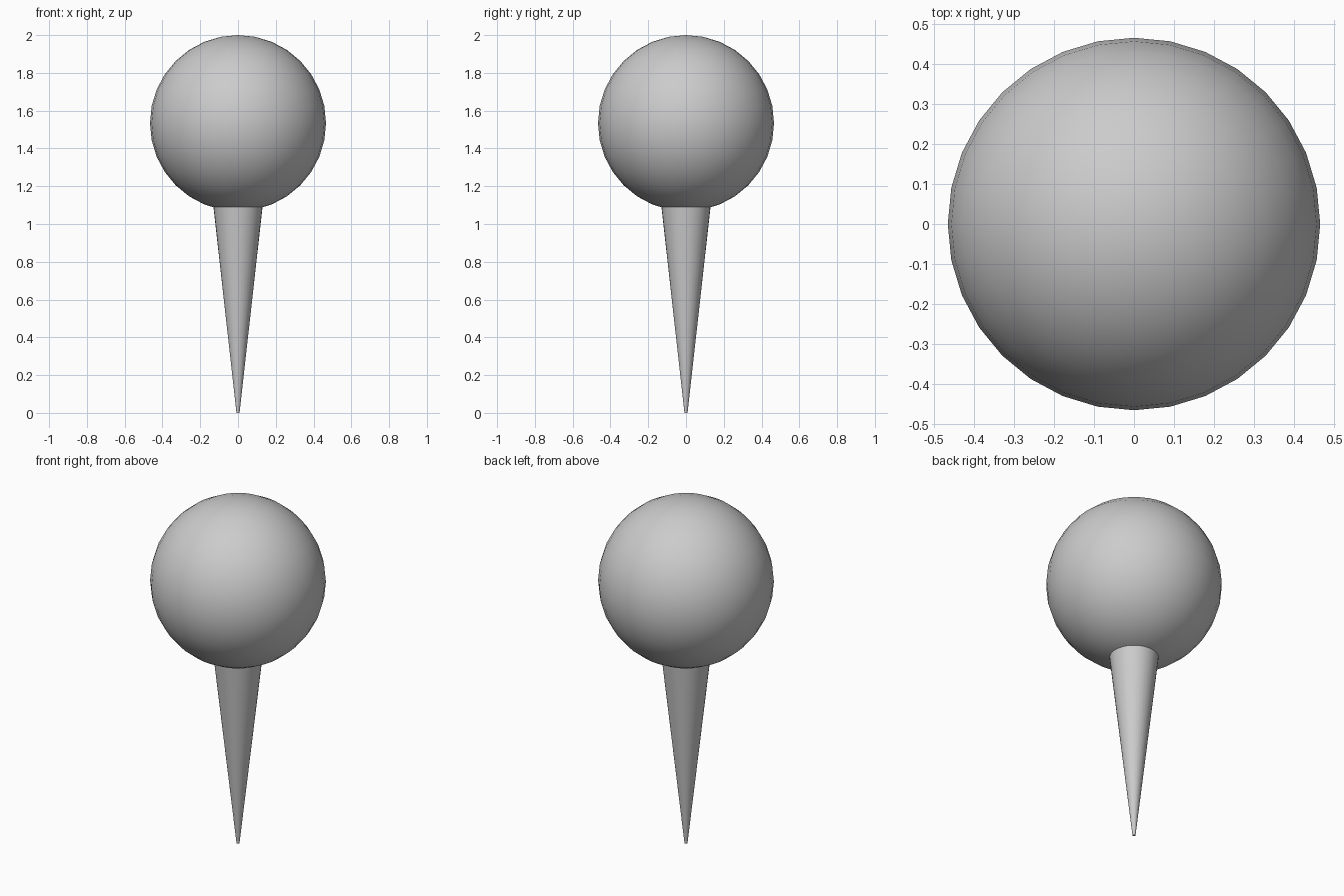
import bpy
import math

if "Cube" in bpy.data.objects:
    bpy.data.objects.remove(bpy.data.objects["Cube"])


def smooth(obj, name):
    obj.name = name
    bpy.ops.object.shade_smooth_by_angle(angle=math.radians(40))


# Round head
R = 0.466
bpy.ops.mesh.primitive_uv_sphere_add(segments=32, ring_count=16, radius=R,
                                     location=(0, 0, 2 - R))
smooth(bpy.context.object, "ball_head")

# Tapered spike, its top sunk slightly into the head
TOP = 1.10
bpy.ops.mesh.primitive_cone_add(vertices=32, radius1=0.008, radius2=0.131,
                                depth=TOP, location=(0, 0, TOP / 2))
smooth(bpy.context.object, "tapered_spike")
